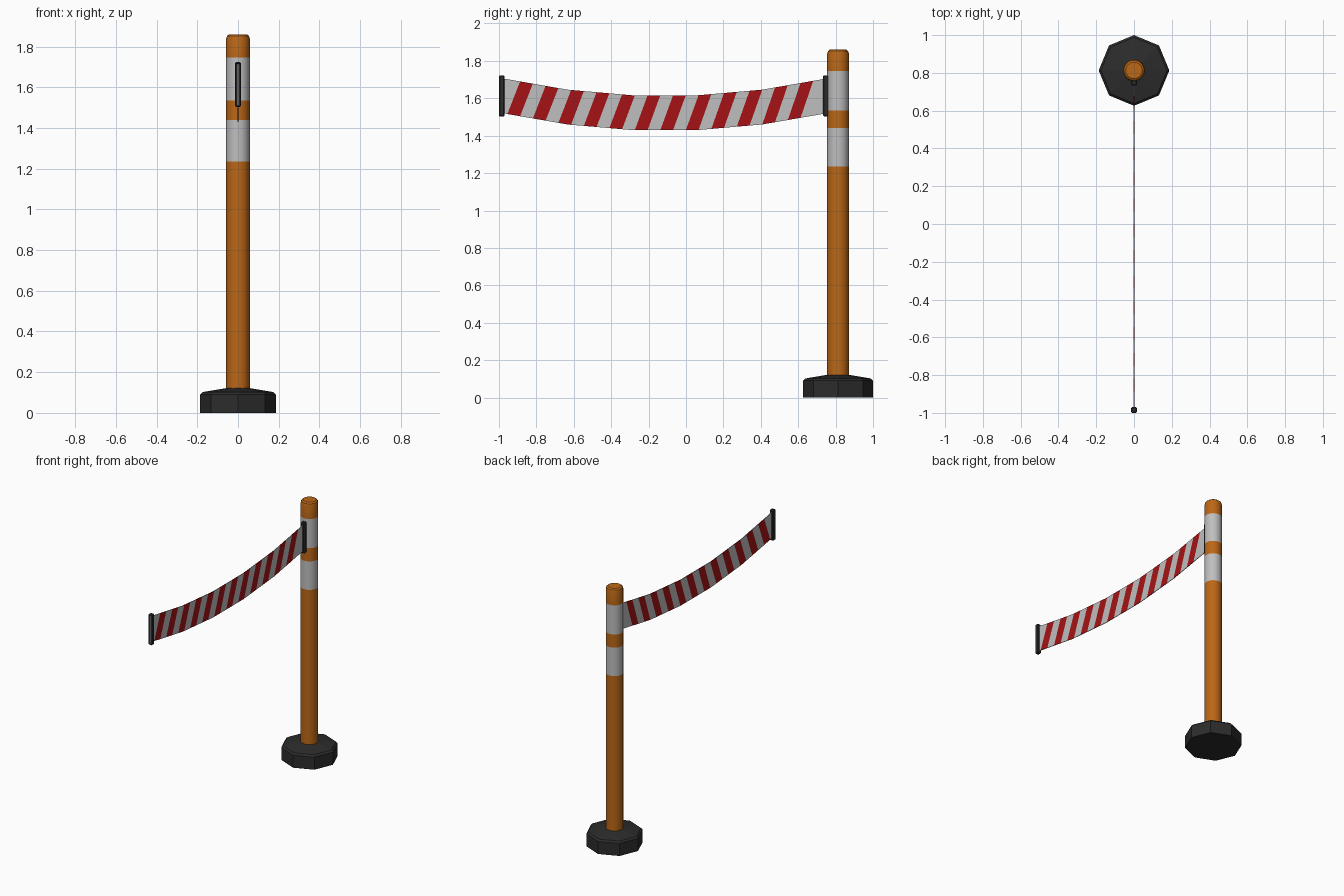
import bpy, bmesh, math
from mathutils import Vector

if "Cube" in bpy.data.objects:
    bpy.data.objects.remove(bpy.data.objects["Cube"])

POST_Y = 0.813


def material(name, rgb):
    m = bpy.data.materials.new(name)
    m.diffuse_color = (*rgb, 1)
    m.use_nodes = True
    m.node_tree.nodes["Principled BSDF"].inputs["Base Color"].default_value = m.diffuse_color
    return m


ORANGE = material("orange", (0.50, 0.135, 0.008))
WHITE = material("off white", (0.52, 0.52, 0.52))
RED = material("red", (0.38, 0.006, 0.008))
BLACK = material("rubber black", (0.025, 0.025, 0.025))
GREY = material("dark grey", (0.12, 0.12, 0.12))


def finish(name, bm, mats):
    bmesh.ops.recalc_face_normals(bm, faces=bm.faces)
    me = bpy.data.meshes.new(name)
    bm.to_mesh(me)
    bm.free()
    for m in mats:
        me.materials.append(m)
    ob = bpy.data.objects.new(name, me)
    bpy.context.collection.objects.link(ob)
    return ob


def lathe(name, profile, sides, mats, rule=None):
    """Closed solid from (radius, z) rings around the post axis."""
    bm = bmesh.new()
    rings = []
    for r, z in profile:
        rings.append([bm.verts.new((r * math.cos(math.tau * i / sides),
                                    POST_Y + r * math.sin(math.tau * i / sides), z))
                      for i in range(sides)])
    for a, b in zip(rings, rings[1:]):
        for i in range(sides):
            j = (i + 1) % sides
            bm.faces.new((a[i], a[j], b[j], b[i]))
    bm.faces.new(rings[0])
    bm.faces.new(rings[-1])
    if rule:
        for f in bm.faces:
            f.material_index = rule(f.calc_center_median().z)
    return finish(name, bm, mats)


# Octagonal rubber base
lathe("base", [(0.187, 0), (0.187, 0.09), (0.175, 0.102), (0.056, 0.122)], 8, [BLACK])

# Post with two reflective bands
R = 0.058
post = lathe("post", [(R, 0.10), (R, 1.235), (R, 1.44), (R, 1.535), (R, 1.745),
                      (R, 1.838), (0.054, 1.852), (0.044, 1.86)], 16, [ORANGE, WHITE],
             lambda z: int(1.235 < z < 1.44 or 1.535 < z < 1.745))
bpy.context.view_layer.objects.active = post
post.select_set(True)
bpy.ops.object.shade_smooth_by_angle(angle=math.radians(30))
post.select_set(False)

# Sagging belt: five straight segments, cut along slanted stripe edges
Y0, Y1, SEG, HEIGHT = -0.978, 0.752, 5, 0.186
STEP = (Y1 - Y0) / SEG
DROP = [1.52, 1.46, 1.43, 1.43, 1.46, 1.52]
START, PITCH, WIDTH, SLANT = -0.955, 0.1363, 0.068, 0.068 / HEIGHT


def sag(y):
    t = min(max((y - Y0) / STEP, 0), SEG - 1e-6)
    i = int(t)
    return DROP[i] + (DROP[i + 1] - DROP[i]) * (t - i)


bm = bmesh.new()
cols = [[bm.verts.new((x, Y0 + STEP * i, z)) for x, z in
         ((-0.002, 0), (0.002, 0), (0.002, HEIGHT), (-0.002, HEIGHT))]
        for i in range(SEG + 1)]
for a, b in zip(cols, cols[1:]):
    for i in range(4):
        j = (i + 1) % 4
        bm.faces.new((a[i], a[j], b[j], b[i]))
bm.faces.new(cols[0])
bm.faces.new(cols[-1])
for k in range(12):
    for edge in (0, WIDTH):
        bmesh.ops.bisect_plane(bm, geom=bm.verts[:] + bm.edges[:] + bm.faces[:],
                               plane_co=Vector((0, START + PITCH * k + edge, 0)),
                               plane_no=Vector((0, 1, -SLANT)))
for f in bm.faces:
    c = f.calc_center_median()
    s = (c.y - SLANT * c.z - START) / PITCH
    f.material_index = int(0 < s < 12 and s % 1 < WIDTH / PITCH)
for v in bm.verts:
    v.co.z += sag(v.co.y)
finish("belt", bm, [WHITE, RED])


# Chamfered belt clips, with a recessed slot in the outer face
def clip(name, y, slot):
    bm = bmesh.new()
    bmesh.ops.create_cube(bm, size=1)
    for v in bm.verts:
        v.co = Vector((v.co.x * 0.03, y + v.co.y * 0.03, 1.613 + v.co.z * 0.22))
    bmesh.ops.bevel(bm, geom=bm.edges[:], offset=0.005, segments=1, affect='EDGES')
    if slot:
        bm.normal_update()
        face = max((f for f in bm.faces if f.normal.y < -0.9), key=lambda f: f.calc_area())
        bmesh.ops.inset_region(bm, faces=[face], thickness=0.004)
        bmesh.ops.translate(bm, verts=face.verts[:], vec=(0, 0.004, 0))
        face.material_index = 1
    finish(name, bm, [BLACK, GREY])


clip("end_clip", -0.985, True)
clip("post_clip", 0.748, False)
